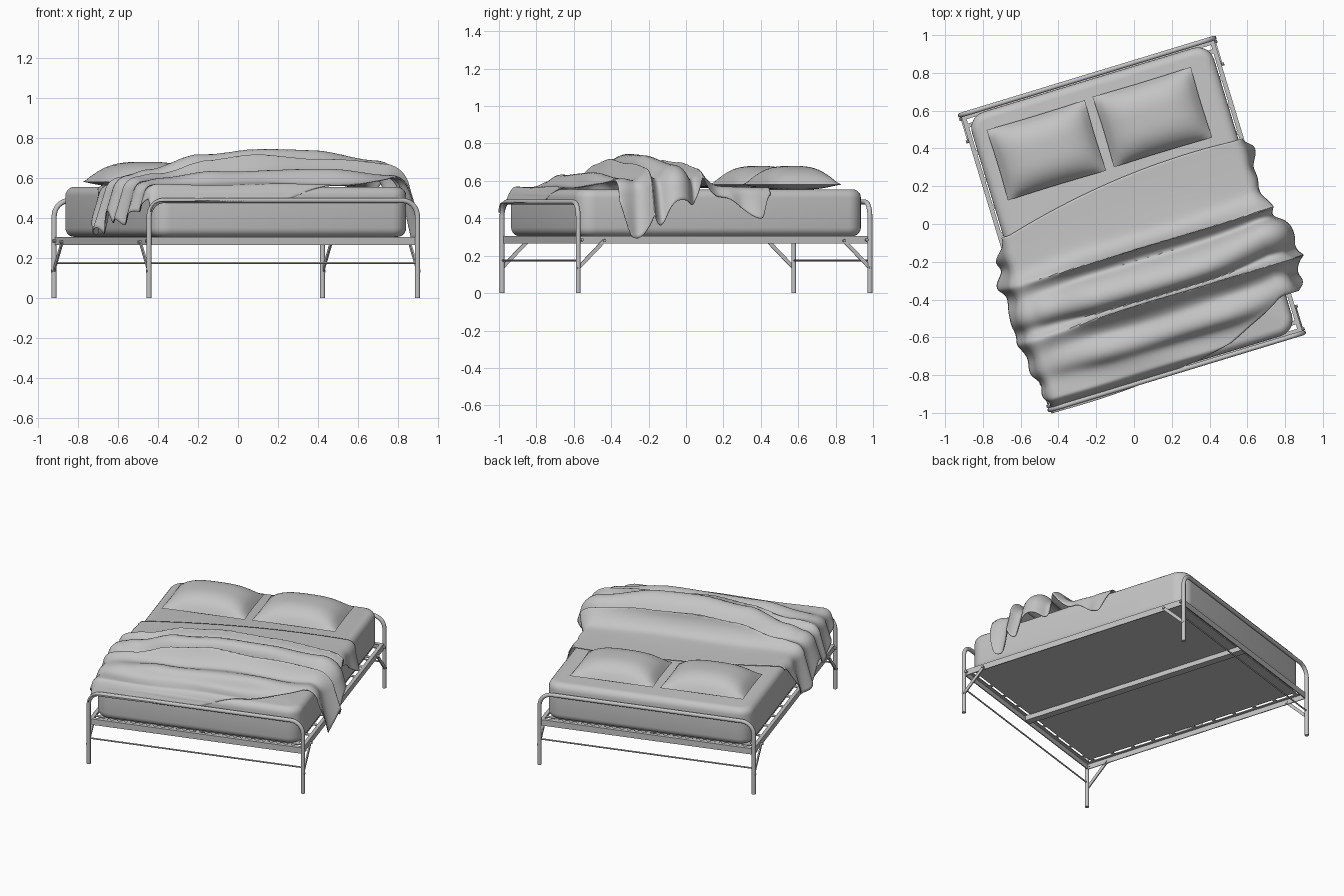
import bpy, bmesh, math
from mathutils import Vector, Matrix

if "Cube" in bpy.data.objects:
    bpy.data.objects.remove(bpy.data.objects["Cube"], do_unlink=True)

grey = bpy.data.materials.new("plain_grey")
grey.use_nodes = True
grey.diffuse_color = (0.55, 0.55, 0.55, 1)
grey.node_tree.nodes["Principled BSDF"].inputs["Base Color"].default_value = grey.diffuse_color

# The bed stands turned about the vertical axis
ROOT = Matrix.Translation((-0.011, 0, 0)) @ Matrix.Rotation(math.radians(16.9), 4, 'Z')
U, V, TUBE = 0.70, 0.815, 0.013      # leg positions and tube radius
MW, ML, TOP = 0.67, 0.797, 0.555     # mattress half width, half length, top


def finish(name, bm, smooth=True):
    bmesh.ops.recalc_face_normals(bm, faces=bm.faces)
    mesh = bpy.data.meshes.new(name)
    bm.to_mesh(mesh)
    bm.free()
    mesh.materials.append(grey)
    ob = bpy.data.objects.new(name, mesh)
    bpy.context.collection.objects.link(ob)
    ob.matrix_world = ROOT
    if smooth:
        bpy.ops.object.select_all(action='DESELECT')
        ob.select_set(True)
        bpy.context.view_layer.objects.active = ob
        bpy.ops.object.shade_smooth_by_angle(angle=math.radians(40))
    return ob


def add_box(bm, centre, size, turn=Matrix()):
    m = Matrix.Translation(centre) @ turn @ Matrix.Diagonal((*size, 1))
    bmesh.ops.create_cube(bm, size=1, matrix=m)


def add_rod(bm, a, b, r, sides=12):
    a, b = Vector(a), Vector(b)
    m = Matrix.Translation((a + b) / 2) @ (b - a).to_track_quat('Z', 'Y').to_matrix().to_4x4()
    bmesh.ops.create_cone(bm, cap_ends=True, segments=sides, radius1=r, radius2=r,
                          depth=(b - a).length, matrix=m)


def lerp_table(x, table):
    """Smooth interpolation through (position, value) pairs in rising order."""
    if x <= table[0][0]:
        return table[0][1]
    for (x0, y0), (x1, y1) in zip(table, table[1:]):
        if x <= x1:
            f = (x - x0) / (x1 - x0)
            return y0 + (y1 - y0) * f * f * (3 - 2 * f)
    return table[-1][1]


# Bent tube arches that form the legs and end bars
def arch(name, v):
    r, top, n, sides = 0.08, 0.5 - TUBE, 8, 14
    path = [(-U, 0)]
    for cx, start in ((-U + r, math.pi), (U - r, math.pi / 2)):
        for i in range(n + 1):
            a = start - i * math.pi / 2 / n
            path.append((cx + r * math.cos(a), top - r + r * math.sin(a)))
    path.append((U, 0))
    bm = bmesh.new()
    rings = []
    for i, p in enumerate(path):
        q0, q1 = path[max(i - 1, 0)], path[min(i + 1, len(path) - 1)]
        d = Vector((q1[0] - q0[0], q1[1] - q0[1])).normalized()
        rings.append([])
        for k in range(sides):
            c, s = (TUBE * f(k * math.tau / sides) for f in (math.cos, math.sin))
            rings[-1].append(bm.verts.new((p[0] - d.y * c, v + s, p[1] + d.x * c)))
    for a, b in zip(rings, rings[1:]):
        for k in range(sides):
            j = (k + 1) % sides
            bm.faces.new((a[k], a[j], b[j], b[k]))
    bm.faces.new(rings[0])
    bm.faces.new(rings[-1])
    finish(name, bm)


for name, sv in (("head", 1), ("foot", -1)):
    arch(name + "_arch", sv * V)
    bm = bmesh.new()
    add_rod(bm, (-U, sv * V, 0.175), (U, sv * V, 0.175), 0.005)
    finish(name + "_cross_rod", bm)
    bm = bmesh.new()
    add_box(bm, (0, sv * (V - 0.008), 0.285), (2 * U, 0.006, 0.04))
    add_box(bm, (0, sv * (V - 0.018), 0.302), (2 * U, 0.024, 0.006))
    finish(name + "_rail", bm, False)

for name, su in (("left", 1), ("right", -1)):
    bm = bmesh.new()
    add_box(bm, (su * (U - 0.004), 0, 0.285), (0.006, 2 * V, 0.04))
    add_box(bm, (su * (U - 0.013), 0, 0.302), (0.022, 2 * V - 0.04, 0.006))
    finish(name + "_side_rail", bm, False)
    # Folding braces with bolts at both ends
    for end, sv in (("head", 1), ("foot", -1)):
        bm = bmesh.new()
        low = Vector((su * (U + 0.002), sv * V, 0.135))
        high = Vector((su * (U + 0.002), sv * (V - 0.145), 0.28))
        d = high - low
        turn = Matrix.Rotation(math.atan2(d.z, d.y), 4, 'X')
        add_box(bm, (low + high) / 2, (0.008, d.length, 0.02), turn)
        for p in (low, high, Vector((low.x, sv * (V - 0.02), 0.285))):
            add_rod(bm, p - Vector((su * 0.012, 0, 0)), p + Vector((su * 0.012, 0, 0)), 0.008, 8)
        finish(f"{end}_{name}_brace", bm)

# Sprung base, its ties and the centre beam
bm = bmesh.new()
add_box(bm, (0, 0, 0.301), (1.30, 1.53, 0.006))
for s in (-1, 1):
    for i in range(11):
        add_box(bm, (s * 0.665, -0.75 + i * 0.15, 0.301), (0.05, 0.022, 0.005))
    for i in range(9):
        add_box(bm, (-0.6 + i * 0.15, s * 0.78, 0.301), (0.022, 0.05, 0.005))
finish("sprung_base", bm, False)
bm = bmesh.new()
add_box(bm, (0, 0, 0.283), (0.05, 2 * V - 0.03, 0.034))
finish("centre_beam", bm, False)

# Mattress: rounded in plan, then along top and bottom
bm = bmesh.new()
add_box(bm, (0, 0, (0.305 + TOP) / 2), (2 * MW, 2 * ML, TOP - 0.305))
upright = [e for e in bm.edges if abs(e.verts[0].co.z - e.verts[1].co.z) > 0.1]
bmesh.ops.bevel(bm, geom=upright, offset=0.09, segments=6, profile=0.5, affect='EDGES')
rim = [e for e in bm.edges if abs(e.verts[0].co.z - e.verts[1].co.z) < 0.01]
bmesh.ops.bevel(bm, geom=rim, offset=0.045, segments=5, profile=0.5, affect='EDGES')
finish("mattress", bm)


# Pillows: two domed skins meeting in a pinched seam
def pillow(name, x, y):
    bm = bmesh.new()
    n = 20
    for side in (1, -1):
        grid = []
        for i in range(n + 1):
            row = []
            for j in range(n + 1):
                a, b = 2 * i / n - 1, 2 * j / n - 1
                puff = max(0, (1 - abs(a) ** 3) * (1 - abs(b) ** 3)) ** 0.75
                px = 0.272 * a * (1 - 0.015 * (1 - b * b) * a * a)
                py = 0.195 * b * (1 - 0.015 * (1 - a * a) * b * b)
                z = 0.58 + puff * (0.1 if side > 0 else -0.028)
                row.append(bm.verts.new((x + px, y + py, z)))
            grid.append(row)
        for i in range(n):
            for j in range(n):
                bm.faces.new((grid[i][j], grid[i + 1][j], grid[i + 1][j + 1], grid[i][j + 1]))
    bmesh.ops.remove_doubles(bm, verts=bm.verts, dist=0.0004)
    finish(name, bm)


pillow("right_pillow", -0.32, 0.505)
pillow("left_pillow", 0.268, 0.51)

# Rumpled blanket: hanging lengths along each side, fold crests and folds
HANG_LEFT = [(-0.62, 0.02), (-0.54, 0.34), (-0.42, 0.3), (-0.28, 0.24), (-0.12, 0.08),
             (0.0, 0.06), (0.2, 0.17), (0.26, 0.04)]
HANG_RIGHT = [(-0.85, 0.05), (-0.65, 0.14), (-0.5, 0.24), (-0.3, 0.2), (-0.2, 0.28),
              (-0.03, 0.26), (0.12, 0.02)]
CREST = [(-0.75, 0.015), (-0.55, 0.07), (-0.28, 0.145), (0.0, 0.172), (0.3, 0.16), (0.7, 0.115)]
FOLDS = [(-0.13, 0.05, 0.8), (-0.29, 0.06, 0.92), (-0.44, 0.05, 0.74), (-0.58, 0.06, 0.42)]


def head_edge(u):
    return 0.25 + 0.104 * u - 0.13 * u * u


def foot_edge(u):
    return -0.868 + 0.269 * u + 0.263 * u * u


def fold_height(u, v):
    w = v + 0.035 * math.sin(2.6 * u + 0.4) - 0.07 * u
    h = sum(a * math.exp(-((w - c) / s) ** 2) for c, s, a in FOLDS)
    h += 0.25 * math.exp(-((w + 0.32) / 0.25) ** 2)
    ripple = 0.007 * math.sin(9 * u + 23 * v) * math.exp(-((v + 0.5) / 0.3) ** 2)
    return lerp_table(u, CREST) * h * 0.9 + ripple + 0.002


def blanket_point(s, t):
    side = 1 if s > 0 else -1
    flat = MW - 0.03
    near, far = head_edge(side * flat), foot_edge(side * flat)
    edge_v = near + (far - near) * t
    hang = lerp_table(edge_v, HANG_LEFT if side > 0 else HANG_RIGHT) + 0.03
    arc = abs(s) * (flat + hang)
    u = side * min(arc, flat)
    v = head_edge(u) + (foot_edge(u) - head_edge(u)) * t
    h = fold_height(u, v)
    over = max(0, arc - flat)
    # Fall over the mattress side, with a wider bend under the folds
    r = 0.05 + 0.75 * h
    bend = min(over / r, 1.45)
    rest = over - bend * r
    wave = math.sin(31 * v + 2 * math.sin(9 * v))
    u += side * (r * math.sin(bend) + rest * 0.27 + 0.06 * over * wave)
    z = TOP + 0.006 + h - r * (1 - math.cos(bend)) - rest * 0.96
    # Lean the folds and tuck the foot edge down
    v -= 0.34 * h * math.sin(3 + 22 * v)
    drop = max(0, -v - (ML - 0.04))
    v += 0.55 * drop
    z -= min(0.08, 7 * drop * drop)
    return (u, v, z)


bm = bmesh.new()
NS, NT = 100, 90
grid = [[bm.verts.new(blanket_point(2 * i / NS - 1, j / NT)) for j in range(NT + 1)]
        for i in range(NS + 1)]
for i in range(NS):
    for j in range(NT):
        bm.faces.new((grid[i][j], grid[i + 1][j], grid[i + 1][j + 1], grid[i][j + 1]))
blanket = finish("blanket", bm)
thick = blanket.modifiers.new("thickness", 'SOLIDIFY')
thick.thickness = 0.005
thick.offset = 0
